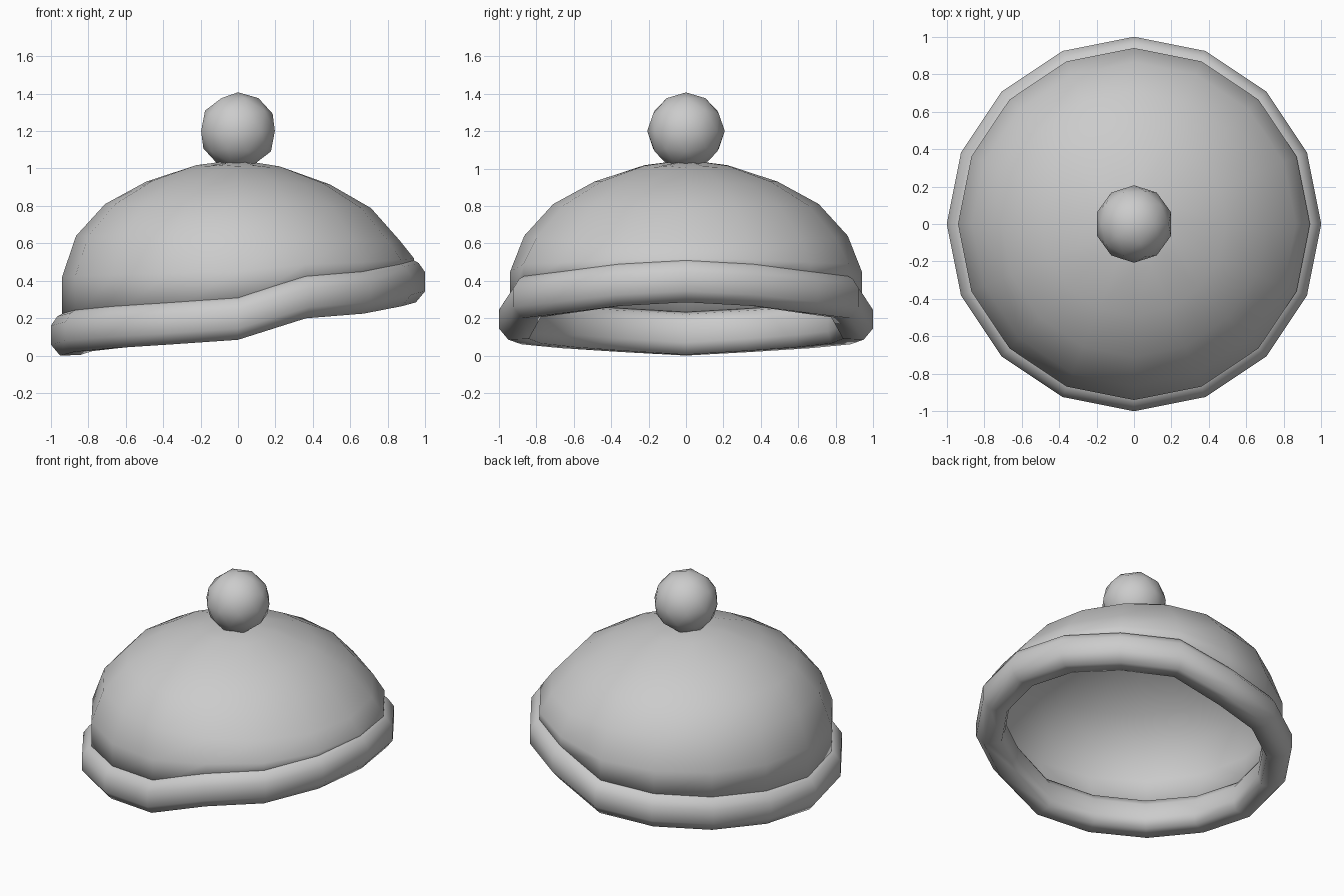
import bpy, bmesh, math

if "Cube" in bpy.data.objects:
    bpy.data.objects.remove(bpy.data.objects["Cube"])

SEG = 16
# height of the brim's lower edge from +x (0 deg) round to -x (180 deg)
EDGE = [0.285, 0.265, 0.225, 0.20, 0.085, 0.06, 0.04, 0.02, 0.0]

grey = bpy.data.materials.new("light grey wool")
grey.diffuse_color = (0.6, 0.6, 0.6, 1)
grey.use_nodes = True
grey.node_tree.nodes["Principled BSDF"].inputs["Base Color"].default_value = grey.diffuse_color


def edge(i):
    i %= SEG
    return EDGE[min(i, SEG - i)]


def finish(name, bm):
    bmesh.ops.recalc_face_normals(bm, faces=bm.faces)
    for f in bm.faces:
        f.smooth = True
    me = bpy.data.meshes.new(name)
    bm.to_mesh(me)
    bm.free()
    me.materials.append(grey)
    ob = bpy.data.objects.new(name, me)
    bpy.context.collection.objects.link(ob)
    return ob


def bridge(bm, a, b):
    for i in range(SEG):
        j = (i + 1) % SEG
        bm.faces.new((a[i], a[j], b[j], b[i]))


def ring(bm, r, zf):
    out = []
    for i in range(SEG):
        t = 2 * math.pi * i / SEG
        out.append(bm.verts.new((r * math.cos(t), r * math.sin(t), zf(i, math.cos(t)))))
    return out


# rolled brim: closed profile swept round, following the wavy edge
profile = [(0.84, 0.005), (0.95, 0.0), (1.0, 0.06), (1.0, 0.16), (0.965, 0.21),
           (0.92, 0.235), (0.86, 0.22), (0.825, 0.17), (0.82, 0.07)]
bm = bmesh.new()
rings = [ring(bm, r, lambda i, c, d=d: edge(i) + d) for r, d in profile]
for k in range(len(rings)):
    bridge(bm, rings[k], rings[(k + 1) % len(rings)])
finish("brim", bm)

# domed crown with faint gathers towards the top
bm = bmesh.new()
rings = [ring(bm, 0.94, lambda i, c: edge(i) + 0.18),
         ring(bm, 0.94, lambda i, c: 0.42 + 0.35 * edge(i))]
for r, z in [(0.865, 0.64), (0.71, 0.81), (0.49, 0.93), (0.24, 1.012), (0.09, 1.03)]:
    rings.append(ring(bm, r, lambda i, c, r=r, z=z:
                      z - 0.03 * max(c, 0) * r + (0.006 if i % 2 and r < 0.6 else 0)))
for a, b in zip(rings, rings[1:]):
    bridge(bm, a, b)
bm.faces.new(rings[-1])
crown = finish("crown", bm)
# the open shell must face outwards
top = max(crown.data.polygons, key=lambda p: p.center.z)
if top.normal.z < 0:
    crown.data.flip_normals()
mod = crown.modifiers.new("thickness", "SOLIDIFY")
mod.thickness = 0.03
mod.offset = -1

# pompom
bm = bmesh.new()
bmesh.ops.create_icosphere(bm, subdivisions=2, radius=0.207)
bmesh.ops.translate(bm, verts=bm.verts, vec=(0, 0, 1.2))
finish("pompom", bm)
